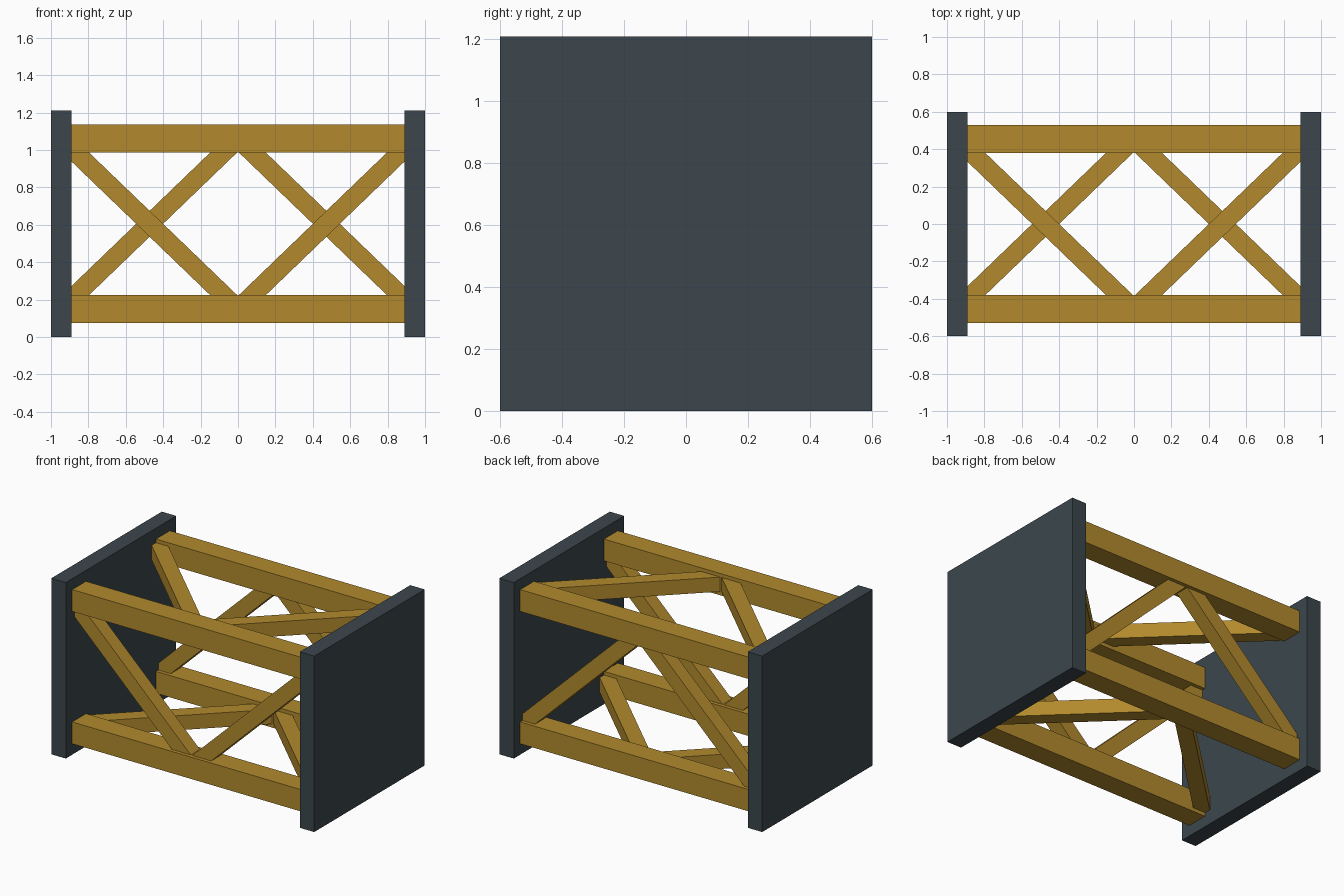
import bpy
from mathutils import Vector, Matrix

if "Cube" in bpy.data.objects:
    bpy.data.objects.remove(bpy.data.objects["Cube"], do_unlink=True)


def material(name, color):
    mat = bpy.data.materials.new(name)
    mat.use_nodes = True
    mat.diffuse_color = (*color, 1)
    mat.node_tree.nodes["Principled BSDF"].inputs["Base Color"].default_value = (*color, 1)
    return mat


ochre = material("ochre_yellow", (0.445, 0.254, 0.027))
slate = material("dark_slate", (0.045, 0.062, 0.074))

MID = 0.605       # height of the long axis
OFF = 0.455       # distance of each chord from the axis
NODE = 0.945      # middle of an end plate


def box(name, center, size, mat, basis=None):
    """Box of the given size, optionally turned by a rotation matrix."""
    bpy.ops.mesh.primitive_cube_add(size=1)
    ob = bpy.context.object
    ob.name = name
    rot = basis.to_4x4() if basis else Matrix.Identity(4)
    ob.data.transform(Matrix.Translation(center) @ rot @ Matrix.Diagonal((*size, 1)))
    ob.data.materials.append(mat)
    return ob


def brace(name, start, end, normal, width=0.1):
    """Square bar between two points, kept parallel to its truss face."""
    a, b, n = Vector(start), Vector(end), Vector(normal)
    along = (b - a).normalized()
    basis = Matrix((along, n.cross(along), n)).transposed()
    box(name, (a + b) / 2, ((b - a).length, width, width), ochre, basis)


# End plates
for side, s in (("left", 1), ("right", -1)):
    box(f"{side}_end_plate", (s * NODE, 0, MID), (0.11, 1.2, 1.21), slate)

# Four long chords
for depth, sy in (("front", -1), ("back", 1)):
    for level, sz in (("lower", -1), ("upper", 1)):
        box(f"{level}_{depth}_chord", (0, sy * OFF, MID + sz * OFF), (1.79, 0.15, 0.15), ochre)

# Pair of diagonals on each of the four faces, meeting at the middle of a chord
for side, s in (("left", 1), ("right", -1)):
    for face, f in (("front", -1), ("back", 1)):
        brace(f"{face}_{side}_brace", (0, f * OFF, MID + f * OFF),
              (s * NODE, f * OFF, MID - f * OFF), (0, 1, 0))
    for face, f in (("top", 1), ("bottom", -1)):
        brace(f"{face}_{side}_brace", (0, -f * OFF, MID + f * OFF),
              (s * NODE, f * OFF, MID + f * OFF), (0, 0, 1))
